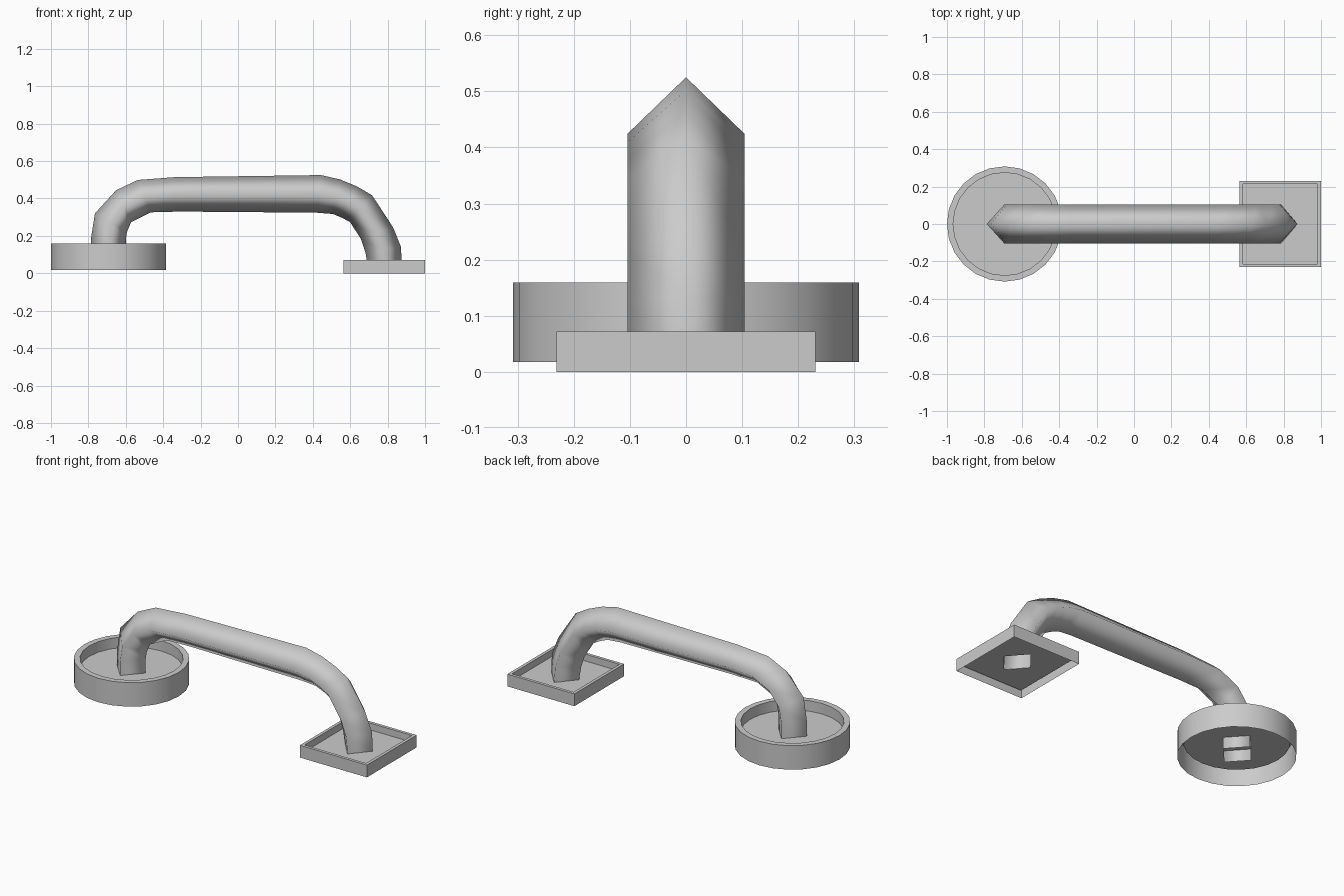
import bpy
from math import cos, sin, pi

if "Cube" in bpy.data.objects:
    bpy.data.objects.remove(bpy.data.objects["Cube"])


def loft(name, rings, cap_last=False):
    """Skin consecutive closed rings that have the same number of points."""
    n = len(rings[0])
    verts = [p for ring in rings for p in ring]
    faces = []
    for r in range(len(rings) - 1):
        a, b = r * n, (r + 1) * n
        faces += [(a + i, a + (i + 1) % n, b + (i + 1) % n, b + i) for i in range(n)]
    if cap_last:
        faces.append(tuple(range((len(rings) - 1) * n, len(rings) * n)))
    mesh = bpy.data.meshes.new(name)
    mesh.from_pydata(verts, [], faces)
    obj = bpy.data.objects.new(name, mesh)
    bpy.context.collection.objects.link(obj)
    return obj


def ring(cx, rx, ry, z, n, start=0.0):
    return [(cx + rx * cos(start + 2 * pi * i / n),
             ry * sin(start + 2 * pi * i / n), z) for i in range(n)]


# round cup: open underneath, recessed floor
CX = -0.692
round_base = loft("round_base", [
    ring(CX, r, r, z, 24)
    for r, z in ((0.308, 0.018), (0.308, 0.159), (0.275, 0.159), (0.275, 0.097))
], cap_last=True)

# square plate: open underneath, recessed floor joined to the grip opening
SX, K, FLOOR = 0.782, 2 ** 0.5, 0.032
square_rings = [ring(SX, hx * K, hy * K, z, 4, pi / 4)
                for hx, hy, z in ((0.218, 0.231, 0.0), (0.218, 0.231, 0.072),
                                  (0.200, 0.213, 0.072), (0.200, 0.213, FLOOR))]
square_rings.append(ring(0.785, 0.09, 0.105, FLOOR, 4))
square_base = loft("square_base", square_rings)

# bent grip with a diamond section: (outer x, outer z, inner x, inner z)
stations = [
    (-0.787, 0.03, -0.600, 0.03),
    (-0.787, 0.18, -0.600, 0.18),
    (-0.765, 0.32, -0.594, 0.22),
    (-0.652, 0.444, -0.572, 0.273),
    (-0.535, 0.499, -0.465, 0.326),
    (-0.337, 0.514, -0.310, 0.330),
    (0.444, 0.525, 0.420, 0.324),
    (0.545, 0.502, 0.508, 0.317),
    (0.635, 0.465, 0.560, 0.295),
    (0.717, 0.417, 0.600, 0.273),
    (0.829, 0.246, 0.658, 0.182),
    (0.872, 0.139, 0.682, 0.110),
    (0.875, FLOOR, 0.695, FLOOR),
]
HALF_WIDTH = 0.104
grip_rings = []
for ox, oz, ix, iz in stations:
    mx, mz = (ox + ix) / 2, (oz + iz) / 2
    grip_rings.append([(ox, 0, oz), (mx, HALF_WIDTH, mz), (ix, 0, iz), (mx, -HALF_WIDTH, mz)])
grip = loft("grip", grip_rings)
for poly in grip.data.polygons:
    poly.use_smooth = True

# rounded cup wall with crisp rims
bpy.ops.object.select_all(action='DESELECT')
round_base.select_set(True)
bpy.context.view_layer.objects.active = round_base
bpy.ops.object.shade_smooth_by_angle(angle=0.6)
